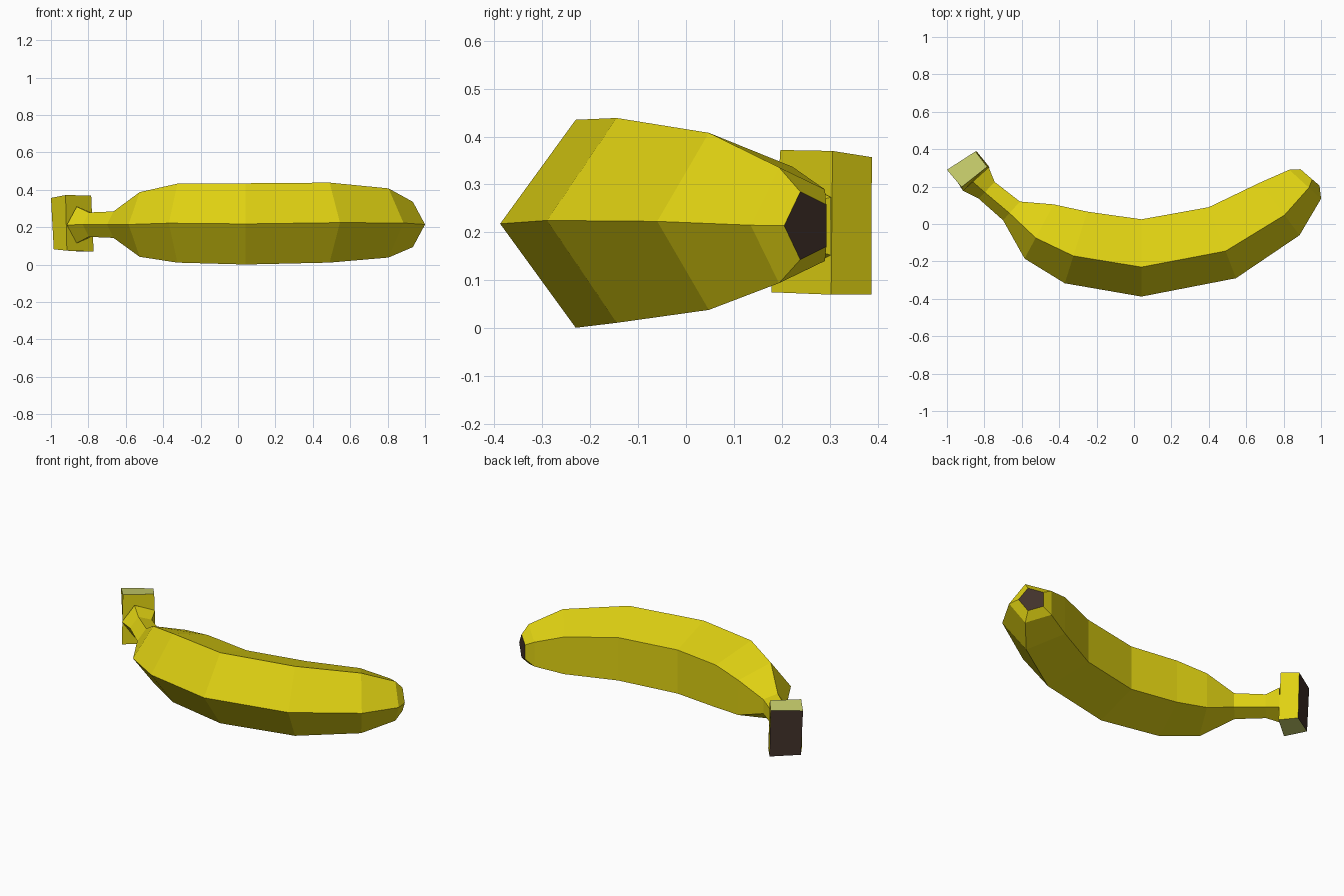
import bpy, bmesh, math

if "Cube" in bpy.data.objects:
    bpy.data.objects.remove(bpy.data.objects["Cube"])


def material(name, rgb):
    m = bpy.data.materials.new(name)
    m.diffuse_color = (*rgb, 1)
    m.use_nodes = True
    m.node_tree.nodes["Principled BSDF"].inputs["Base Color"].default_value = m.diffuse_color
    return m


MATS = [material("yellow peel", (0.74, 0.64, 0.006)),
        material("dark brown end", (0.055, 0.032, 0.024)),
        material("pale green cut", (0.58, 0.62, 0.15))]


def finish(bm, name, rule):
    bmesh.ops.recalc_face_normals(bm, faces=bm.faces[:])
    bm.normal_update()
    for f in bm.faces:
        f.material_index = rule(f)
    me = bpy.data.meshes.new(name)
    bm.to_mesh(me)
    bm.free()
    for m in MATS:
        me.materials.append(m)
    ob = bpy.data.objects.new(name, me)
    bpy.context.collection.objects.link(ob)
    return ob


# Fruit body: regular pentagon rings, each given by its outer corner,
# the middle of its inner side, and its height
STATIONS = [
    (-0.915, 0.178, -0.777, 0.303, 0.213),
    (-0.83, 0.135, -0.745, 0.225, 0.214),
    (-0.70, 0.02, -0.61, 0.12, 0.214),
    (-0.585, -0.185, -0.43, 0.105, 0.215),
    (-0.37, -0.317, -0.25, 0.066, 0.222),
    (0.04, -0.388, 0.04, 0.025, 0.218),
    (0.545, -0.29, 0.40, 0.09, 0.225),
    (0.885, -0.06, 0.675, 0.222, 0.223),
    (1.0, 0.135, 0.83, 0.29, 0.215),
    (0.992, 0.205, 0.89, 0.293, 0.214),
]
bm = bmesh.new()
rings = []
for ox, oy, ix, iy, z in STATIONS:
    span = math.hypot(ix - ox, iy - oy)
    r = span / (1 + math.cos(math.pi / 5))
    ux, uy = (ox - ix) / span, (oy - iy) / span
    cx, cy = ox - ux * r, oy - uy * r
    ring = []
    for k in range(5):
        a = k * math.tau / 5
        c, s = r * math.cos(a), r * math.sin(a)
        ring.append(bm.verts.new((cx + ux * c, cy + uy * c, z + s)))
    rings.append(ring)
for a, b in zip(rings, rings[1:]):
    for k in range(5):
        j = (k + 1) % 5
        bm.faces.new((a[k], a[j], b[j], b[k]))
bm.faces.new(rings[0])
bm.faces.new(rings[-1])
# dark blossom tip is the end face at the right
finish(bm, "banana_body",
       lambda f: 1 if len(f.verts) == 5 and f.calc_center_median().x > 0 else 0)

# Stem end block: slightly tilted box with pale top and bottom, dark cut end
bm = bmesh.new()
low = [(-0.915, 0.178, 0.075), (-0.772, 0.303, 0.07), (-0.84, 0.387, 0.07), (-0.985, 0.29, 0.082)]
high = [(-0.922, 0.197, 0.372), (-0.785, 0.306, 0.37), (-0.848, 0.388, 0.357), (-1.0, 0.29, 0.357)]
lv = [bm.verts.new(p) for p in low]
hv = [bm.verts.new(p) for p in high]
bm.faces.new(lv)
bm.faces.new(hv)
for k in range(4):
    j = (k + 1) % 4
    bm.faces.new((lv[k], lv[j], hv[j], hv[k]))


def block_rule(f):
    n = f.normal
    if abs(n.z) > 0.7:
        return 2
    return 1 if n.y > 0.7 and n.x < 0 else 0


finish(bm, "stem_end", block_rule)
